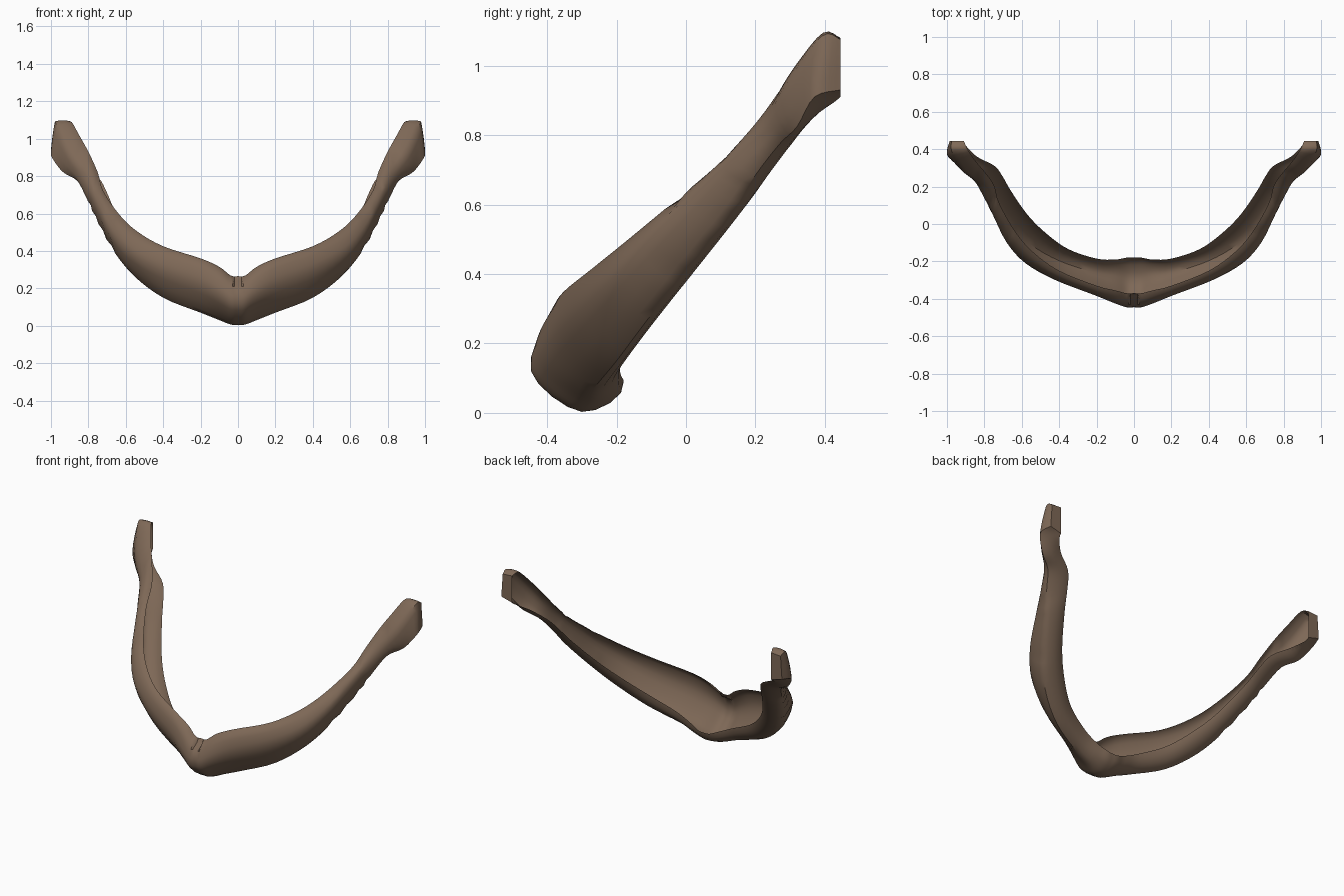
import bpy
import bmesh
from mathutils import Vector

STEPS = 4      # rings between two stations
ARC = 4        # facets between two rails
WALL = .08     # wall thickness as a share of the hollow depth

cube = bpy.data.objects.get("Cube")
if cube:
    bpy.data.objects.remove(cube, do_unlink=True)

# Four rails of one arm, from the middle to the tip
top_crease = [(0, -.37, .265), (.1, -.355, .315), (.2, -.33, .36), (.4, -.25, .425),
              (.54, -.15, .505), (.635, -.04, .595), (.72, .11, .72), (.75, .21, .82),
              (.8, .28, .93), (.85, .34, 1.02), (.89, .4, 1.09), (.91, .445, 1.08)]
outer_bulge = [(0, -.445, .12), (.1, -.425, .16), (.21, -.38, .22), (.42, -.3, .3),
               (.58, -.21, .39), (.68, -.1, .5), (.75, .04, .64), (.79, .13, .74),
               (.84, .22, .83), (.92, .29, .95), (.975, .39, 1.085), (.975, .445, 1.075)]
under_edge = [(0, -.3, .003), (.1, -.28, .03), (.2, -.265, .07), (.4, -.2, .15),
              (.56, -.11, .27), (.67, 0, .41), (.76, .13, .575), (.81, .2, .685),
              (.86, .27, .775), (.94, .32, .825), (1, .37, .91), (.985, .445, .93)]
inner_crease = [(0, -.18, .09), (.1, -.19, .12), (.2, -.185, .17), (.35, -.135, .25),
                (.47, -.05, .35), (.57, .05, .465), (.66, .18, .62), (.7, .25, .71),
                (.745, .31, .79), (.84, .36, .85), (.9, .42, .89), (.91, .445, .91)]


def spline(a, b, c, d, t):
    """Smooth curve from b to c, with a and d as neighbours."""
    return 0.5 * (2 * b + (c - a) * t + (2 * a - 5 * b + 4 * c - d) * t ** 2
                  + (3 * b - a - 3 * c + d) * t ** 3)


def full_rail(points):
    """Mirror a rail across the middle and sample it smoothly."""
    half = [Vector(p) for p in points]
    half.insert(1, half[0] + Vector((.04, 0, .004)))   # blunt middle
    pts = [Vector((-p.x, p.y, p.z)) for p in reversed(half[1:])] + half
    last = len(pts) - 1
    out = []
    for i in range(last):
        a, b, c, d = pts[max(i - 1, 0)], pts[i], pts[i + 1], pts[min(i + 2, last)]
        out += [spline(a, b, c, d, k / STEPS) for k in range(STEPS)]
    return out + [pts[last]]


def outer_arc(t, o, u, i, bulge):
    """Rounded outside from the top crease to the inner crease."""
    loop = [t, o, u, i]
    arc = []
    for k in range(3):
        a, b, c, d = (loop[(k + n) % 4] for n in (-1, 0, 1, 2))
        arc += [b.lerp(c, s / ARC).lerp(spline(a, b, c, d, s / ARC), bulge)
                for s in range(ARC)]
    return arc + [i.copy()]


def dent(arc, columns, depth):
    """Pull some points of an arc inwards."""
    centre = (arc[0] + arc[-1]) / 2
    for c in columns:
        arc[c] = arc[c].lerp(centre, depth)


def close_section(arc, fill):
    """Add the hollow inner side; fill = 1 makes it flat."""
    last = len(arc) - 1
    inner = [arc[k].lerp(arc[0].lerp(arc[last], k / last), fill)
             for k in range(last - 1, 0, -1)]
    return arc + inner


rails = [full_rail(r) for r in (top_crease, outer_bulge, under_edge, inner_crease)]
middle = len(rails[0]) // 2
from_tip = [middle - abs(n - middle) for n in range(len(rails[0]))]
# The rounding fades out at the blunt tips
arcs = [outer_arc(*pts, min(1, n / (3 * STEPS))) for n, pts in zip(from_tip, zip(*rails))]

# Wrinkles along both arms and a dimple in the middle
for side in (-1, 1):
    for offset in (25, 30, 37):
        dent(arcs[middle + side * offset], (1, 2), .1)
    for offset in (24, 26, 28, 30):
        dent(arcs[middle + side * offset], range(6, 9), .06)
for offset in (-2, -1, 0, 1, 2):
    dent(arcs[middle + offset], (1,), .15)

# The wall thickens into a solid tip
rings = [close_section(arc, max(WALL, 1 - n / STEPS)) for n, arc in zip(from_tip, arcs)]

# Skin the rings into one closed band
bm = bmesh.new()
loops = [[bm.verts.new(p) for p in ring] for ring in rings]
count = len(loops[0])
for a, b in zip(loops, loops[1:]):
    for k in range(count):
        n = (k + 1) % count
        bm.faces.new((a[k], a[n], b[n], b[k]))
bm.faces.new(loops[0])
bm.faces.new(list(reversed(loops[-1])))
bmesh.ops.recalc_face_normals(bm, faces=bm.faces)
mesh = bpy.data.meshes.new("curved_band")
bm.to_mesh(mesh)
bm.free()

band = bpy.data.objects.new("curved_band", mesh)
bpy.context.collection.objects.link(band)

# Brown material
color = (.21, .14, .095, 1)
brown = bpy.data.materials.new("warm_brown")
brown.use_nodes = True
brown.diffuse_color = color
for node in brown.node_tree.nodes:
    if node.type == 'BSDF_PRINCIPLED':
        node.inputs["Base Color"].default_value = color
        node.inputs["Roughness"].default_value = .8
mesh.materials.append(brown)

bpy.ops.object.select_all(action='DESELECT')
band.select_set(True)
bpy.context.view_layer.objects.active = band
bpy.ops.object.shade_smooth_by_angle(angle=.7)
